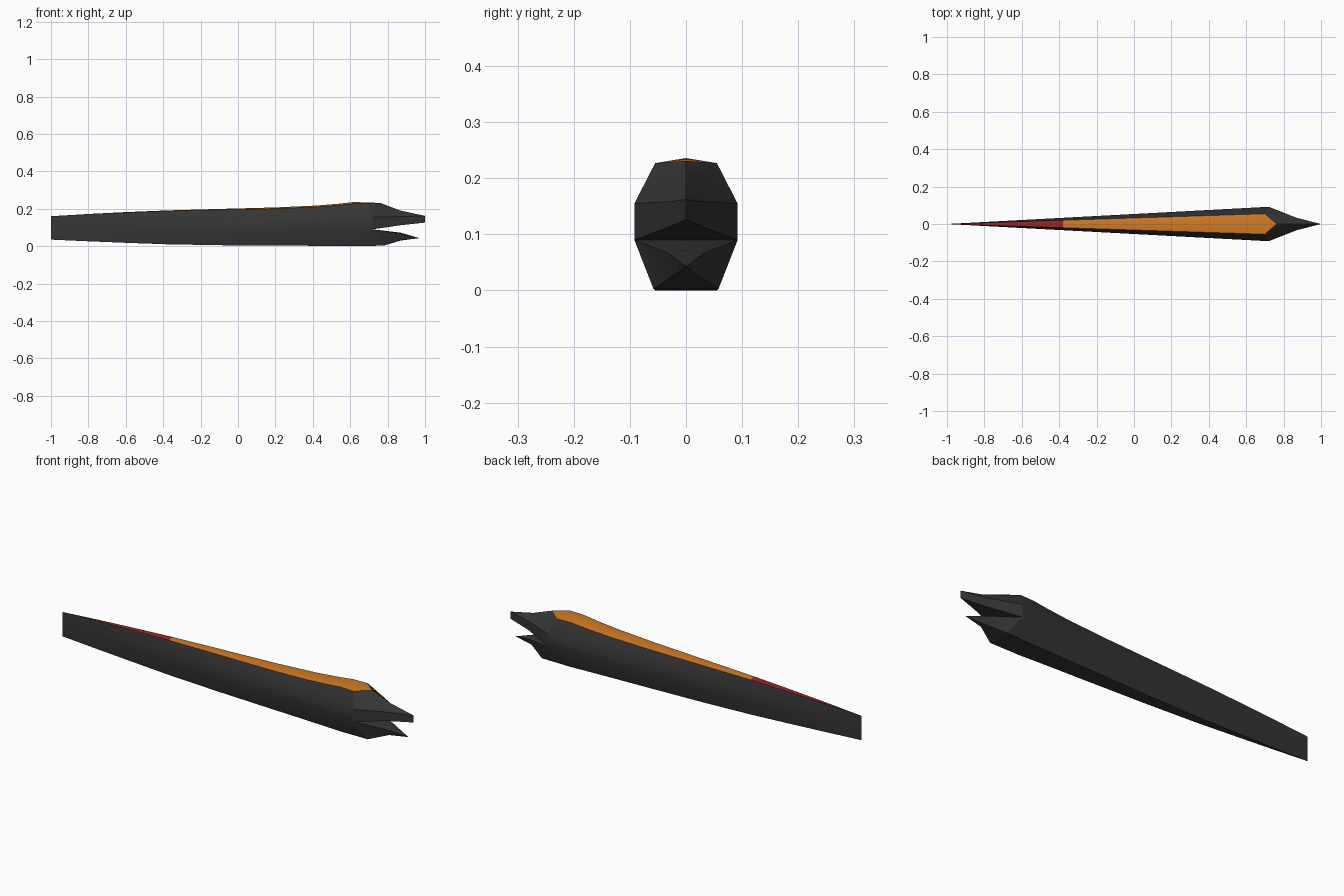
import bpy
import bmesh

if "Cube" in bpy.data.objects:
    bpy.data.objects.remove(bpy.data.objects["Cube"])


def material(name, rgb):
    m = bpy.data.materials.new(name)
    m.diffuse_color = (*rgb, 1)
    m.use_nodes = True
    m.node_tree.nodes["Principled BSDF"].inputs["Base Color"].default_value = m.diffuse_color
    return m


MATS = [material("charcoal", (0.036, 0.036, 0.036)),
        material("orange", (0.65, 0.2, 0.018)),
        material("dark red", (0.33, 0.018, 0.018))]

# Body stations: x, top ridge z, bottom z
STATIONS = [(-1.0, 0.160, 0.035), (-0.8, 0.172, 0.026), (-0.6, 0.182, 0.018),
            (-0.38, 0.191, 0.010), (-0.1, 0.199, 0.005), (0.2, 0.207, 0.003),
            (0.42, 0.217, 0.002), (0.54, 0.227, 0.001), (0.62, 0.236, 0.0)]


def body_ring(x, top, bottom):
    """Half section: ridge, strip edge, upper side, lower side, keel edge, keel."""
    t = (x + 1) / 1.72
    w = 0.092 * t
    return [(x, 0, top), (x, 0.6 * w, top - 0.009 * t),
            (x, w, 0.12 + 0.035 * t), (x, w, 0.075 + 0.014 * t),
            (x, 0.63 * w, bottom), (x, 0, bottom)]


def loft(bm, rings, side, strip_colour=None):
    """Skin neighbouring half sections, colouring the top strip."""
    for a, b in zip(rings, rings[1:]):
        for i in range(len(a) - 1):
            pts = []
            for x, y, z in (a[i], a[i + 1], b[i + 1], b[i]):
                p = (round(x, 5), round(side * y, 5), round(z, 5))
                if p not in pts:
                    pts.append(p)
            if len(pts) > 2:
                f = bm.faces.new([bm.verts.new(p) for p in pts])
                if strip_colour and i == 0:
                    f.material_index = strip_colour(a[0][0])


def finish(bm, name):
    bmesh.ops.remove_doubles(bm, verts=bm.verts, dist=0.0002)
    bmesh.ops.recalc_face_normals(bm, faces=bm.faces)
    mesh = bpy.data.meshes.new(name)
    bm.to_mesh(mesh)
    bm.free()
    for m in MATS:
        mesh.materials.append(m)
    ob = bpy.data.objects.new(name, mesh)
    bpy.context.collection.objects.link(ob)
    bpy.ops.object.select_all(action='DESELECT')
    ob.select_set(True)
    bpy.context.view_layer.objects.active = ob
    bpy.ops.object.shade_smooth_by_angle(angle=0.52)


# Shared shoulder section where the body splits into two prongs
shoulder = [(0.76, 0, 0.231), (0.70, 0.055, 0.227), (0.72, 0.092, 0.155),
            (0.72, 0.092, 0.09), (0.78, 0.058, 0.003), (0.78, 0, 0.003)]
hinge = (0.72, 0, 0.09)

# Tapered body with the coloured top strip
bm = bmesh.new()
rings = [body_ring(*s) for s in STATIONS] + [shoulder]
for side in (1, -1):
    loft(bm, rings, side, lambda x: 2 if x < -0.39 else 1)
finish(bm, "tapered_body")

# Upper prong, ending in a vertical edge
upper = [shoulder[:4] + [hinge],
         [(0.87, 0, 0.19), (0.87, 0, 0.19), (0.87, 0.033, 0.158),
          (0.87, 0.033, 0.112), (0.87, 0, 0.114)],
         [(1, 0, 0.162), (1, 0, 0.162), (1, 0, 0.162),
          (1, 0, 0.126), (1, 0, 0.126)]]
# Lower prong, ending in a point
tip = (0.97, 0, 0.043)
lower = [[hinge] + shoulder[3:],
         [(0.87, 0, 0.072), (0.87, 0.033, 0.067),
          (0.87, 0.014, 0.032), (0.87, 0, 0.03)],
         [tip] * 4]
for name, prong in (("upper_prong", upper), ("lower_prong", lower)):
    bm = bmesh.new()
    for side in (1, -1):
        loft(bm, prong, side)
    finish(bm, name)
